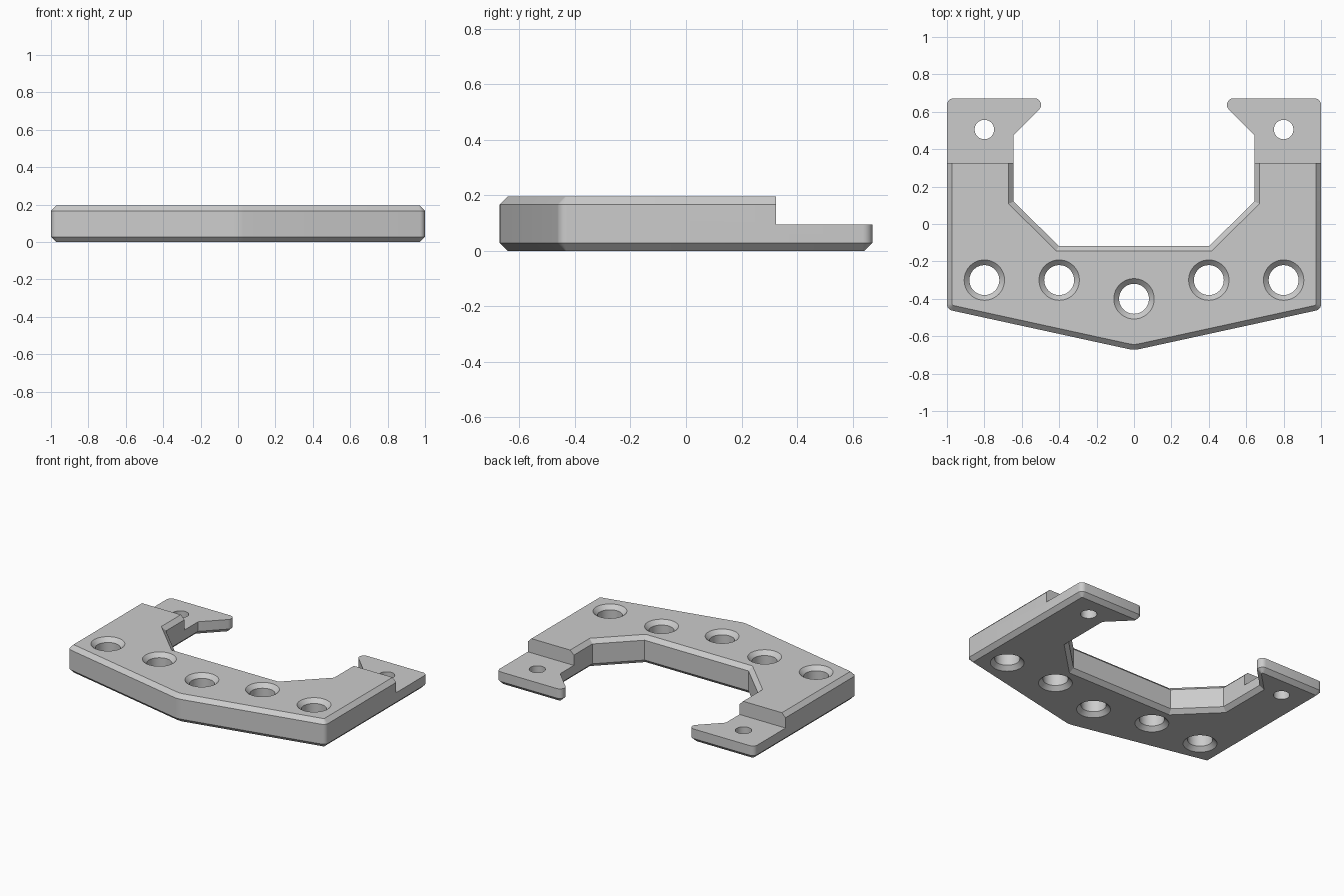
import bpy, bmesh, math
from mathutils import Vector

if "Cube" in bpy.data.objects:
    bpy.data.objects.remove(bpy.data.objects["Cube"])

HEIGHT, CHAMFER = 0.195, 0.028
STEP_Y, STEP_Z = 0.325, 0.095

grey = bpy.data.materials.new("plain grey")
grey.use_nodes = True
colour = (0.6, 0.6, 0.6, 1)
grey.diffuse_color = colour
grey.node_tree.nodes["Principled BSDF"].inputs["Base Color"].default_value = colour


def make_object(name, bm):
    bmesh.ops.recalc_face_normals(bm, faces=bm.faces)
    mesh = bpy.data.meshes.new(name)
    bm.to_mesh(mesh)
    bm.free()
    mesh.materials.append(grey)
    obj = bpy.data.objects.new(name, mesh)
    bpy.context.collection.objects.link(obj)
    return obj


def loft(name, rings):
    """Join matching rings of points into a closed solid."""
    bm = bmesh.new()
    loops = [[bm.verts.new(p) for p in ring] for ring in rings]
    n = len(loops[0])
    for low, high in zip(loops, loops[1:]):
        for i in range(n):
            j = (i + 1) % n
            bm.faces.new((low[i], low[j], high[j], high[i]))
    bm.faces.new(loops[0][::-1])
    bm.faces.new(loops[-1])
    return make_object(name, bm)


def fillet(corners, steps=6):
    """Round each (x, y, radius) corner with a tangent arc."""
    points = []
    for i, (x, y, r) in enumerate(corners):
        p = Vector((x, y))
        if r == 0:
            points.append(p)
            continue
        a = (Vector(corners[i - 1][:2]) - p).normalized()
        b = (Vector(corners[(i + 1) % len(corners)][:2]) - p).normalized()
        half = a.angle(b) / 2
        centre = p + (a + b).normalized() * r / math.sin(half)
        start = p + a * r / math.tan(half) - centre
        end = p + b * r / math.tan(half) - centre
        sweep = math.pi - 2 * half
        for k in range(steps + 1):
            t = k / steps
            arc = start * math.sin((1 - t) * sweep) + end * math.sin(t * sweep)
            points.append(centre + arc / math.sin(sweep))
    return points


def inset(points, d):
    """Move a counter-clockwise outline inward by d."""
    result = []
    for i, p in enumerate(points):
        u = (p - points[i - 1]).normalized()
        v = (points[(i + 1) % len(points)] - p).normalized()
        n, m = Vector((-u.y, u.x)), Vector((-v.y, v.x))
        result.append(p + (n + m) * d / (1 + n.dot(m)))
    return result


def at_height(points, z):
    return [(p.x, p.y, z) for p in points]


def round_cutter(name, x, y, profile):
    turn = [2 * math.pi * k / 48 for k in range(48)]
    return loft(name, [[(x + r * math.cos(a), y + r * math.sin(a), z) for a in turn]
                       for r, z in profile])


# Bracket outline: one half from front tip to inner notch, then mirrored
half = [(1, -0.457, 0.035), (1, 0.672, 0.035), (0.447, 0.672, 0.035),
        (0.643, 0.476, 0), (0.643, 0.12, 0), (0.403, -0.117, 0)]
corners = [(0, -0.675, 0.15)] + half + [(-x, y, r) for x, y, r in reversed(half)]
outline = fillet(corners)
narrow = inset(outline, CHAMFER)
bracket = loft("mounting_bracket", [
    at_height(narrow, 0), at_height(outline, CHAMFER),
    at_height(outline, HEIGHT - CHAMFER), at_height(narrow, HEIGHT)])

# Lowered back tabs
bm = bmesh.new()
bmesh.ops.create_cube(bm, size=1)
for v in bm.verts:
    v.co = (v.co.x * 3, STEP_Y + v.co.y + 0.5, STEP_Z + v.co.z + 0.5)
cutters = [make_object("tab_step_cutter", bm)]

# Countersunk main holes
R, E = 0.08, 0.01
sink = [(R + CHAMFER + E, -E), (R, CHAMFER), (R, HEIGHT - CHAMFER),
        (R + CHAMFER + E, HEIGHT + E)]
for x, y in [(-0.8, -0.3), (-0.4, -0.3), (0, -0.4), (0.4, -0.3), (0.8, -0.3)]:
    cutters.append(round_cutter("main_hole_cutter", x, y, sink))

# Plain small holes in the tabs
for x in (-0.8, 0.8):
    cutters.append(round_cutter("tab_hole_cutter", x, 0.505, [(0.052, -0.1), (0.052, 0.3)]))

# Apply the cuts and remove the cutters
bpy.ops.object.select_all(action="DESELECT")
bpy.context.view_layer.objects.active = bracket
bracket.select_set(True)
for cutter in cutters:
    cutter.hide_render = True
    mod = bracket.modifiers.new("cut", "BOOLEAN")
    mod.operation, mod.solver, mod.object = "DIFFERENCE", "EXACT", cutter
    bpy.ops.object.modifier_apply(modifier=mod.name)
for cutter in cutters:
    bpy.data.objects.remove(cutter)

bpy.ops.object.shade_smooth_by_angle(angle=math.radians(25))
